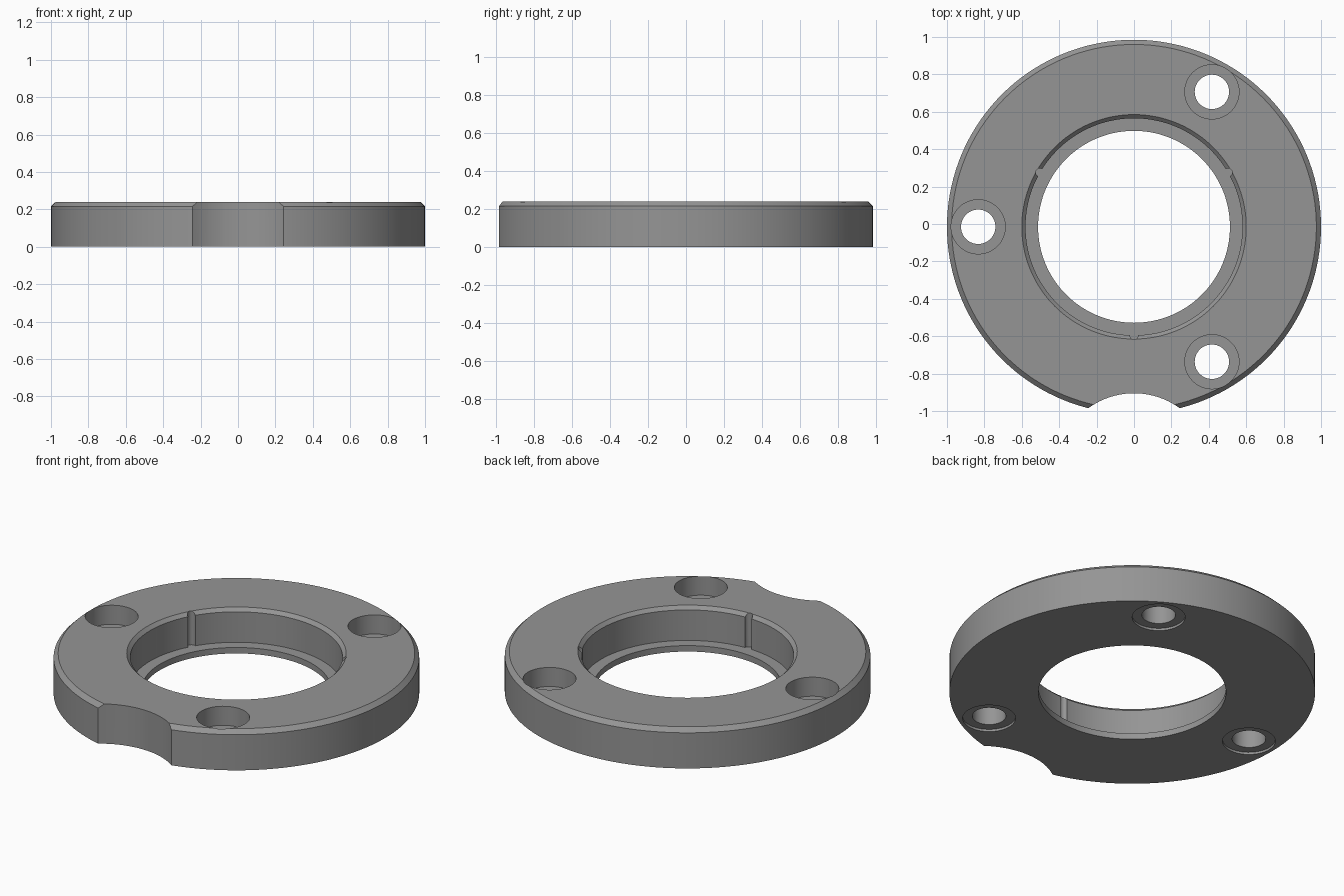
import bpy, bmesh, math
from mathutils import Vector

if "Cube" in bpy.data.objects:
    bpy.data.objects.remove(bpy.data.objects["Cube"], do_unlink=True)

TOP = 0.24
CENTRE_Y = -0.015

grey = bpy.data.materials.new("machined grey")
grey.use_nodes = True
colour = (0.3, 0.3, 0.3, 1)
grey.diffuse_color = colour
grey.node_tree.nodes["Principled BSDF"].inputs["Base Color"].default_value = colour


def lathe(name, profile, location, segments, closed):
    """Revolve an (r, z) profile around a vertical axis."""
    bm = bmesh.new()
    verts = [bm.verts.new((r, 0, z)) for r, z in profile]
    pairs = list(zip(verts, verts[1:] + verts[:1]))
    edges = [bm.edges.new(p) for p in (pairs if closed else pairs[:-1])]
    bmesh.ops.spin(bm, geom=verts + edges, cent=(0, 0, 0), axis=(0, 0, 1),
                   angle=math.tau, steps=segments, use_merge=True)
    bmesh.ops.remove_doubles(bm, verts=bm.verts, dist=1e-5)
    bmesh.ops.recalc_face_normals(bm, faces=bm.faces)
    mesh = bpy.data.meshes.new(name)
    bm.to_mesh(mesh)
    bm.free()
    mesh.materials.append(grey)
    obj = bpy.data.objects.new(name, mesh)
    obj.location = location
    bpy.context.collection.objects.link(obj)
    return obj


def polar(radius, degrees):
    a = math.radians(degrees)
    return Vector((radius * math.cos(a), CENTRE_Y + radius * math.sin(a), 0))


def rod(name, radius, z0, z1, location, segments):
    return lathe(name, [(0, z0), (radius, z0), (radius, z1), (0, z1)],
                 location, segments, False)


# Ring body: chamfered rim, chamfered bore and a thin lip at the bottom
LIP = 0.036
ring = lathe("flange_ring", [
    (0.513, 0), (1, 0), (1, TOP - 0.025), (0.975, TOP),
    (0.6, TOP), (0.58, TOP - 0.02), (0.58, LIP), (0.513, LIP)],
    (0, CENTRE_Y, 0), 144, True)

cutters = []

# Screw holes: deep counterbore on top, shallow recess underneath
for angle in (60, 180, 300):
    cutters.append(lathe("screw_hole_cutter", [
        (0, -0.1), (0.145, -0.1), (0.145, 0.014), (0.092, 0.014),
        (0.092, 0.125), (0.145, 0.125), (0.145, 0.4), (0, 0.4)],
        polar(0.833, angle), 48, False))

# Round keying grooves down the bore wall, stopping at the lip
for angle in (30, 150, 270):
    cutters.append(rod("groove_cutter", 0.022, LIP, 0.4, polar(0.581, angle), 20))

# Rounded notch in the front rim
cutters.append(rod("notch_cutter", 0.415, -0.1, 0.4, (0, -1.32, 0), 96))

bpy.context.view_layer.objects.active = ring
for cutter in cutters:
    cutter.hide_render = True
    cut = ring.modifiers.new("cut", "BOOLEAN")
    cut.operation = "DIFFERENCE"
    cut.solver = "EXACT"
    cut.object = cutter
    bpy.ops.object.modifier_apply(modifier=cut.name)
for cutter in cutters:
    bpy.data.objects.remove(cutter, do_unlink=True)

bpy.ops.object.select_all(action="DESELECT")
ring.select_set(True)
bpy.ops.object.shade_smooth_by_angle(angle=math.radians(25))
